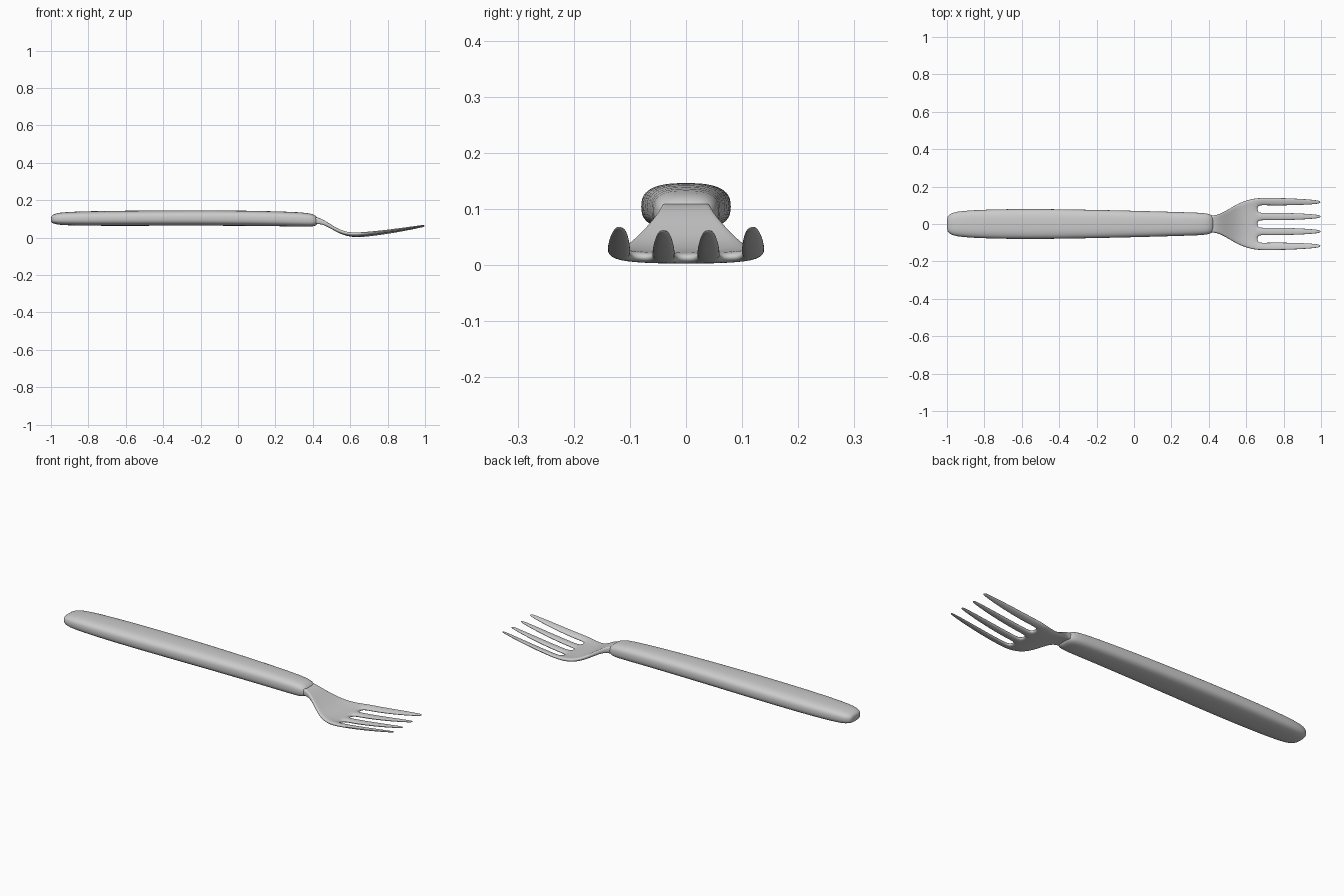
import bpy, bmesh, math

if "Cube" in bpy.data.objects:
    bpy.data.objects.remove(bpy.data.objects["Cube"])


def make_object(name, bm):
    bmesh.ops.recalc_face_normals(bm, faces=bm.faces)
    me = bpy.data.meshes.new(name)
    bm.to_mesh(me)
    bm.free()
    for p in me.polygons:
        p.use_smooth = True
    ob = bpy.data.objects.new(name, me)
    bpy.context.collection.objects.link(ob)
    return ob


def lerp_table(table, x):
    if x <= table[0][0]:
        return table[0][1:]
    for a, b in zip(table, table[1:]):
        if x <= b[0]:
            t = (x - a[0]) / (b[0] - a[0])
            return tuple(p + (q - p) * t for p, q in zip(a[1:], b[1:]))
    return table[-1][1:]


# Handle: rounded-rectangle rings (x, half width, bottom z, top z)
stations = [
    (-1.0, 0.034, 0.083, 0.113), (-0.992, 0.048, 0.077, 0.122),
    (-0.97, 0.061, 0.070, 0.131), (-0.93, 0.070, 0.066, 0.137),
    (-0.80, 0.078, 0.063, 0.142), (-0.55, 0.082, 0.063, 0.145),
    (-0.25, 0.077, 0.064, 0.147), (0.05, 0.070, 0.063, 0.145),
    (0.28, 0.063, 0.060, 0.139), (0.37, 0.060, 0.058, 0.133),
    (0.405, 0.054, 0.060, 0.125), (0.42, 0.044, 0.067, 0.113),
    (0.425, 0.036, 0.072, 0.106),
]
bm = bmesh.new()
N = 24
rings = []
for x, w, lo, hi in stations:
    ring = []
    for i in range(N):
        a = 2 * math.pi * i / N
        c, s = math.cos(a), math.sin(a)
        y = w * math.copysign(abs(c) ** (2 / 2.8), c)
        z = (lo + hi) / 2 + (hi - lo) / 2 * math.copysign(abs(s) ** (2 / 2.8), s)
        ring.append(bm.verts.new((x, y, z)))
    rings.append(ring)
for r, q in zip(rings, rings[1:]):
    for i in range(N):
        j = (i + 1) % N
        bm.faces.new((r[i], r[j], q[j], q[i]))
bm.faces.new(rings[0])
bm.faces.new(rings[-1])
handle = make_object("handle", bm)
sub = handle.modifiers.new("smooth", 'SUBSURF')
sub.levels = sub.render_levels = 1

# Head side profile (x, centre z, half thickness)
side = [
    (0.40, 0.093, 0.019), (0.43, 0.091, 0.017), (0.46, 0.081, 0.013),
    (0.50, 0.057, 0.011), (0.55, 0.028, 0.010), (0.60, 0.013, 0.010),
    (0.66, 0.012, 0.010), (0.72, 0.017, 0.009), (0.80, 0.027, 0.008),
    (0.90, 0.043, 0.006), (1.0, 0.061, 0.003),
]
# Palm half width along x
palm = [(0.40, 0.046), (0.43, 0.046), (0.46, 0.054), (0.50, 0.076),
        (0.54, 0.101), (0.58, 0.120), (0.62, 0.133), (0.66, 0.140)]
# Tine half width along x
tine = [(0.70, 0.0215), (0.76, 0.0215), (0.84, 0.020), (0.92, 0.016),
        (0.975, 0.011), (0.998, 0.006)]
lanes = [-0.142, -0.101, -0.061, -0.019, 0.019, 0.061, 0.101, 0.142]
centres = [-0.120, -0.040, 0.040, 0.120]

bm = bmesh.new()


def pair(x, y):
    z, t = lerp_table(side, x)
    amount = max(0, min(1, (x - 0.46) / 0.2))
    z += 0.011 * amount * (y / 0.14) ** 4
    return (bm.verts.new((x, y, z + t)), bm.verts.new((x, y, z - t)))


def skin(a, b, c, d):
    for k in (0, 1):
        bm.faces.new((a[k], b[k], c[k], d[k]))


def wall(a, b):
    bm.faces.new((a[0], b[0], b[1], a[1]))


# Neck and palm
rows = [[pair(x, y / 0.142 * w) for y in lanes] for x, w in palm]
for r, q in zip(rows, rows[1:]):
    for i in range(7):
        skin(r[i], r[i + 1], q[i + 1], q[i])
    wall(r[0], q[0])
    wall(r[7], q[7])
for i in range(7):
    wall(rows[0][i], rows[0][i + 1])
for i in (1, 3, 5):
    wall(rows[-1][i], rows[-1][i + 1])

# Four tapering tines grown from alternate palm lanes
for n, cy in enumerate(centres):
    prev = (rows[-1][2 * n], rows[-1][2 * n + 1])
    for x, w in tine:
        pull = 0.003 * (x - 0.7) / 0.3 * (-1 if cy > 0.1 else 1 if cy < -0.1 else 0)
        cur = (pair(x, cy + pull - w), pair(x, cy + pull + w))
        skin(prev[0], prev[1], cur[1], cur[0])
        wall(prev[0], cur[0])
        wall(prev[1], cur[1])
        prev = cur
    wall(*prev)
head = make_object("fork_head", bm)
sub = head.modifiers.new("smooth", 'SUBSURF')
sub.levels = sub.render_levels = 3
